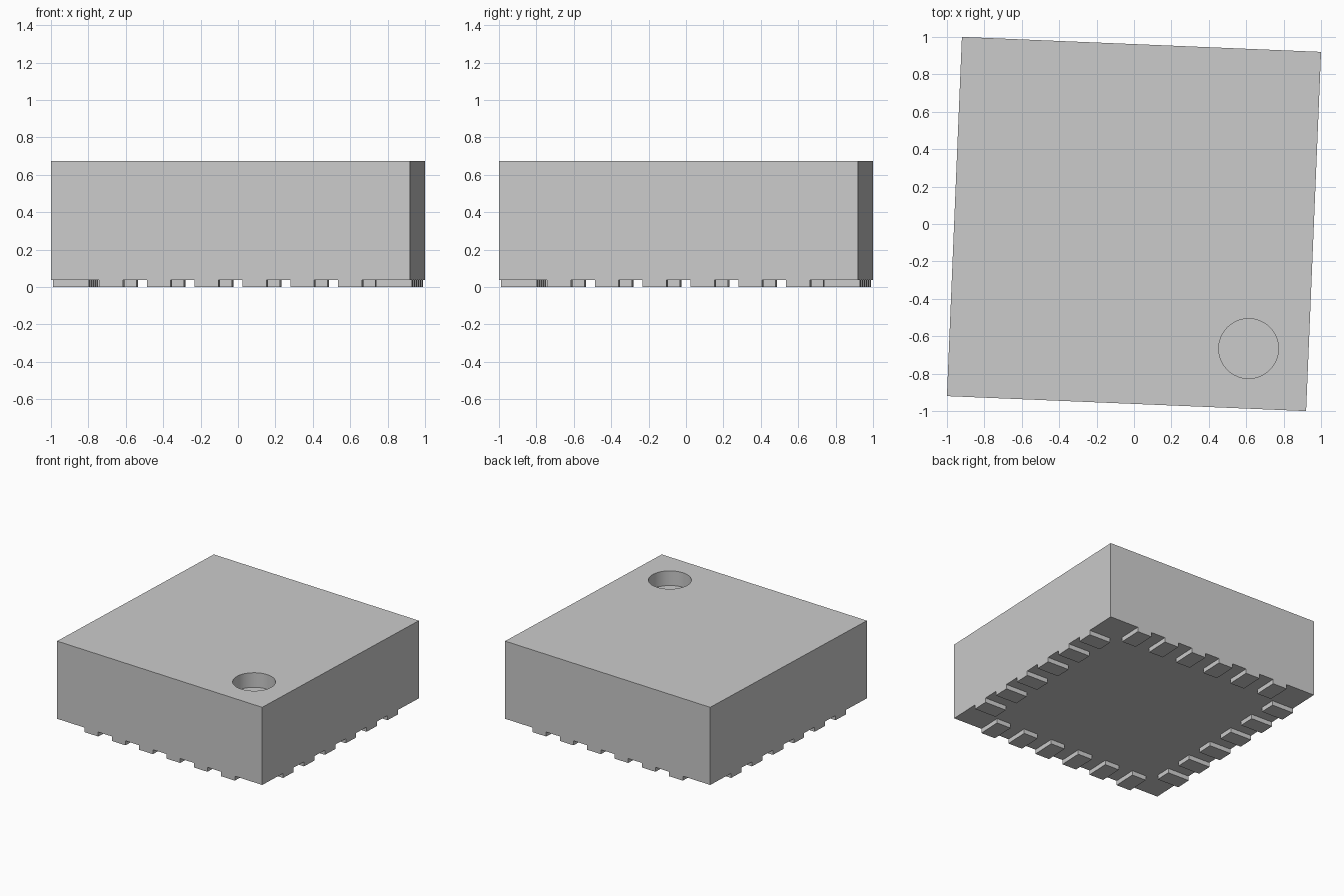
import bpy
import math
from mathutils import Matrix, Vector

cube = bpy.data.objects.get("Cube")
if cube:
    bpy.data.objects.remove(cube, do_unlink=True)

HALF = 0.961          # half width of the square package
BASE, TOP = 0.037, 0.675
PITCH, PAD_WIDTH, PAD_LENGTH = 0.256, 0.128, 0.193
TURN = Matrix.Rotation(math.radians(-2.386), 4, "Z")

grey = bpy.data.materials.new("plain_grey")
grey.use_nodes = True
grey.diffuse_color = (0.6, 0.6, 0.6, 1)
grey.node_tree.nodes["Principled BSDF"].inputs["Base Color"].default_value = (0.6, 0.6, 0.6, 1)


def finish(obj, name, matrix):
    """Name the part, colour it and bake its placement into the mesh."""
    obj.name = name
    obj.data.materials.append(grey)
    obj.data.transform(matrix)
    return obj


def box(name, size, centre, turn):
    bpy.ops.mesh.primitive_cube_add(size=1)
    shape = Matrix.Translation(centre) @ Matrix.Diagonal((*size, 1))
    return finish(bpy.context.object, name, turn @ shape)


# Package body
body = box("package_body", (2 * HALF, 2 * HALF, TOP - BASE),
           Vector((0, 0, (TOP + BASE) / 2)), TURN)

# Round blind hole near the front left corner
DEPTH = 0.12
bpy.ops.mesh.primitive_cylinder_add(vertices=40, radius=0.16, depth=2 * DEPTH)
cutter = finish(bpy.context.object, "marker_hole_cutter",
                TURN @ Matrix.Translation((0.64, -0.64, TOP)))
cutter.hide_render = True

bpy.ops.object.select_all(action="DESELECT")
body.select_set(True)
bpy.context.view_layer.objects.active = body
hole = body.modifiers.new("marker_hole", "BOOLEAN")
hole.operation = "DIFFERENCE"
hole.solver = "EXACT"
hole.object = cutter
bpy.ops.object.modifier_apply(modifier=hole.name)
bpy.data.objects.remove(cutter, do_unlink=True)
bpy.ops.object.shade_smooth_by_angle(angle=math.radians(30))

# Six contact pads along each side, flush with the walls
for side, label in enumerate(("front", "left", "back", "right")):
    side_turn = TURN @ Matrix.Rotation(side * math.pi / 2, 4, "Z")
    for i in range(6):
        centre = Vector(((i - 2.5) * PITCH, -HALF + PAD_LENGTH / 2, BASE / 2))
        box(f"{label}_pad_{i + 1}", (PAD_WIDTH, PAD_LENGTH, BASE), centre, side_turn)
